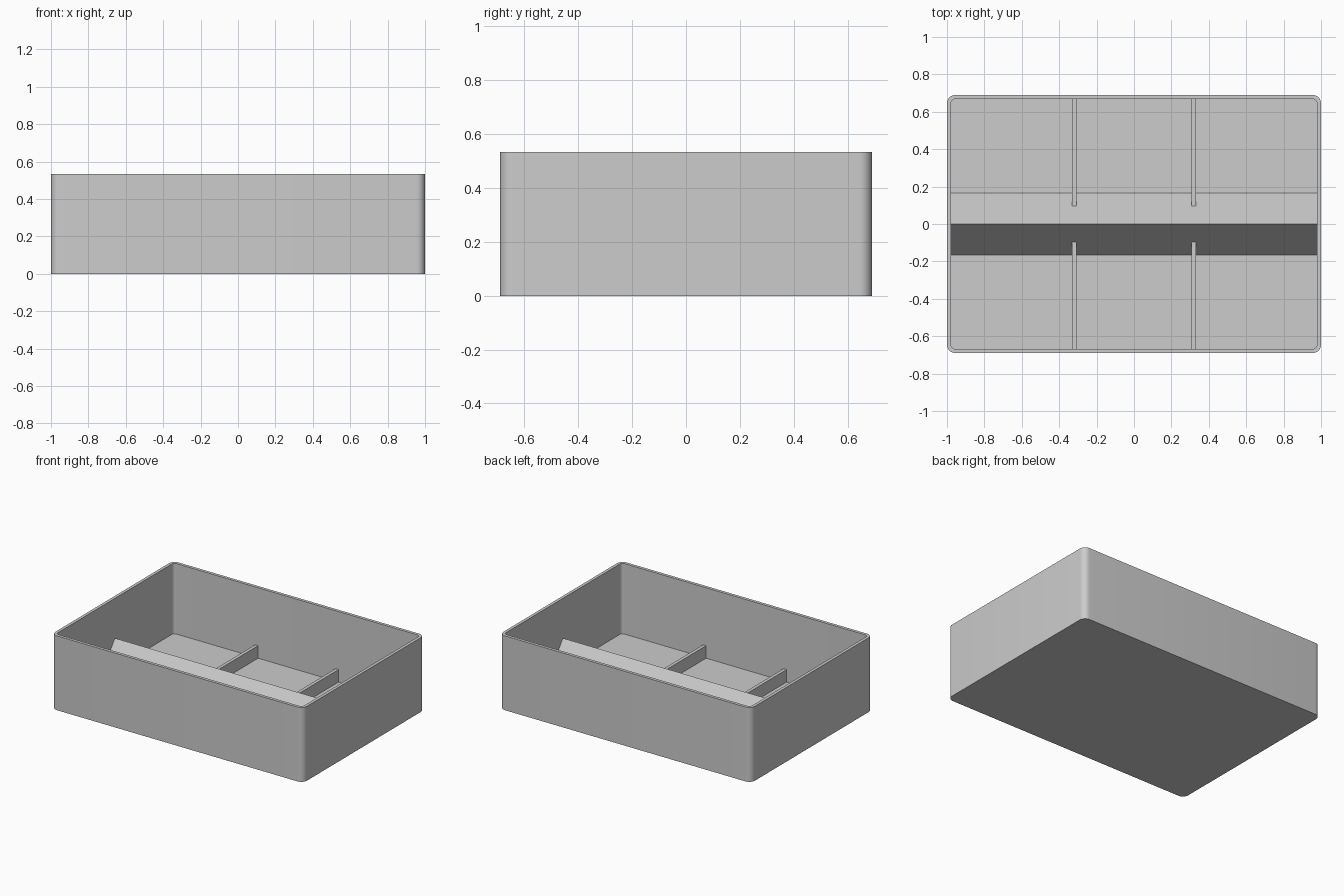
import bpy
import bmesh
from math import cos, sin, pi, radians

if "Cube" in bpy.data.objects:
    bpy.data.objects.remove(bpy.data.objects["Cube"])

# Overall sizes
HALF_X, HALF_Y, HEIGHT = 1.0, 0.69, 0.534
WALL, FLOOR, RADIUS = 0.022, 0.028, 0.045
RIDGE_HALF, RIDGE_TOP = 0.165, 0.248
DIVIDER_X, DIVIDER_HALF, DIVIDER_TOP = 0.32, 0.012, 0.118

grey = bpy.data.materials.new("plain_grey")
grey.use_nodes = True
colour = (0.604, 0.604, 0.604, 1)
grey.diffuse_color = colour
grey.node_tree.nodes["Principled BSDF"].inputs["Base Color"].default_value = colour


def finish(bm, name):
    bmesh.ops.recalc_face_normals(bm, faces=bm.faces)
    mesh = bpy.data.meshes.new(name)
    bm.to_mesh(mesh)
    bm.free()
    mesh.materials.append(grey)
    obj = bpy.data.objects.new(name, mesh)
    bpy.context.collection.objects.link(obj)
    return obj


def rounded_loop(bm, inset, z, steps=8):
    """Ring of vertices around a rounded rectangle."""
    r = RADIUS - inset
    cx, cy = HALF_X - RADIUS, HALF_Y - RADIUS
    ring = []
    for i, (sx, sy) in enumerate([(1, 1), (-1, 1), (-1, -1), (1, -1)]):
        for k in range(steps + 1):
            a = (i + k / steps) * pi / 2
            ring.append(bm.verts.new((sx * cx + r * cos(a), sy * cy + r * sin(a), z)))
    return ring


def prism(name, profile, x0, x1):
    """Extrude a (y, z) profile along x."""
    bm = bmesh.new()
    face = bm.faces.new([bm.verts.new((x0, y, z)) for y, z in profile])
    new = bmesh.ops.extrude_face_region(bm, geom=[face])["geom"]
    verts = [g for g in new if isinstance(g, bmesh.types.BMVert)]
    bmesh.ops.translate(bm, verts=verts, vec=(x1 - x0, 0, 0))
    return finish(bm, name)


# Open tray: outer wall, rim, inner wall and floor
bm = bmesh.new()
rings = [rounded_loop(bm, inset, z) for inset, z in
         [(0, 0), (0, HEIGHT), (WALL, HEIGHT), (WALL, FLOOR)]]
for low, high in zip(rings, rings[1:]):
    for i in range(len(low)):
        j = (i + 1) % len(low)
        bm.faces.new((low[i], low[j], high[j], high[i]))
bm.faces.new(rings[0])
bm.faces.new(rings[-1])
tray = finish(bm, "tray")
bpy.context.view_layer.objects.active = tray
tray.select_set(True)
bpy.ops.object.shade_smooth_by_angle(angle=radians(30))

# Sloped ridge across the middle
ridge_end = HALF_X - WALL
prism("centre_ridge",
      [(-RIDGE_HALF, FLOOR), (RIDGE_HALF, FLOOR), (0, RIDGE_TOP)],
      -ridge_end, ridge_end)

# Low dividers from the long walls into the ridge
slope = (RIDGE_TOP - FLOOR) / RIDGE_HALF
inner = (RIDGE_TOP - DIVIDER_TOP) / slope
wall_y = HALF_Y - WALL
for side, sy in (("front", -1), ("back", 1)):
    for hand, sx in (("right", -1), ("left", 1)):
        x = sx * DIVIDER_X
        prism(f"{side}_{hand}_divider",
              [(sy * wall_y, FLOOR), (sy * wall_y, DIVIDER_TOP),
               (sy * inner, DIVIDER_TOP), (sy * inner, FLOOR)],
              x - DIVIDER_HALF, x + DIVIDER_HALF)
